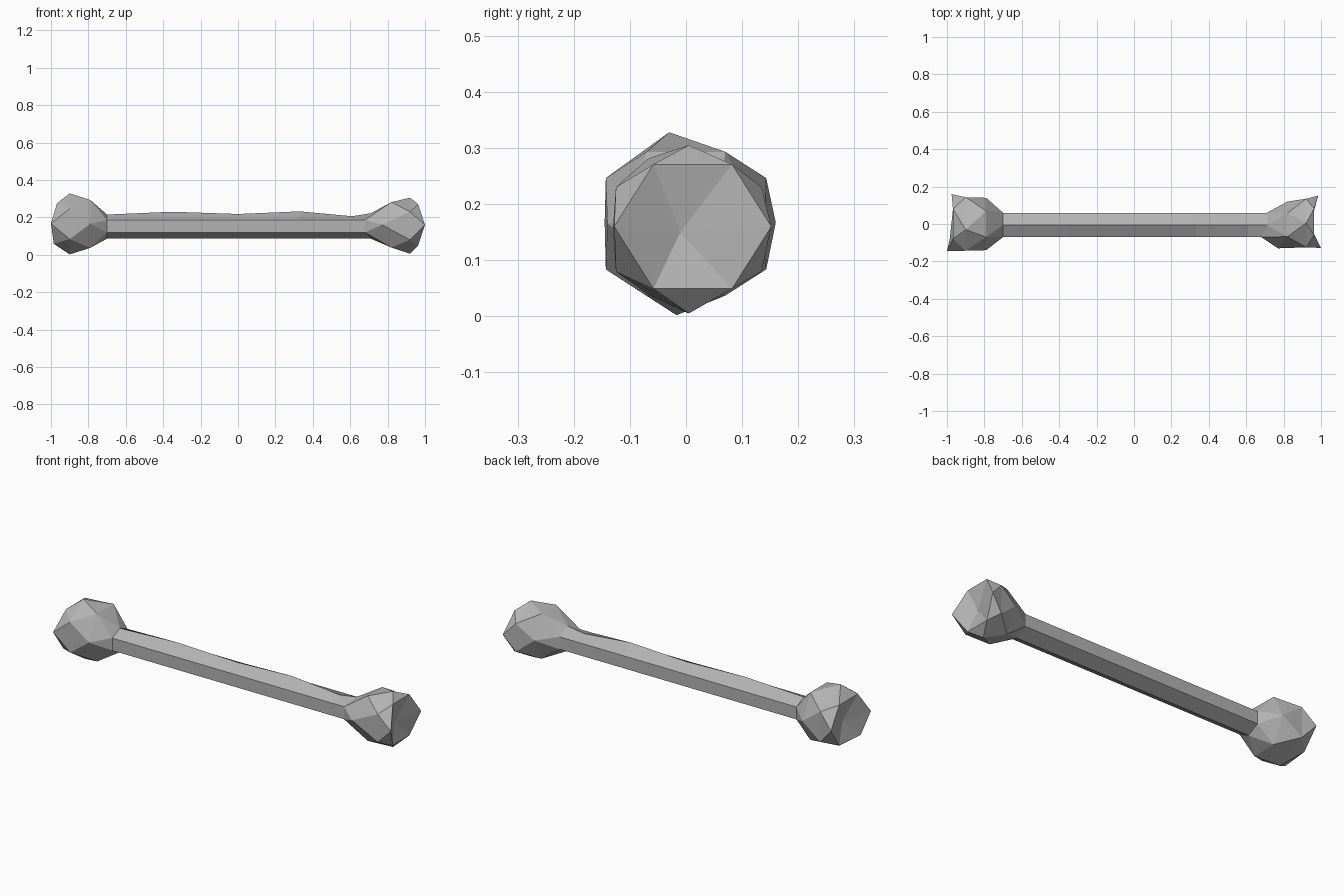
import bpy, bmesh
from math import sin, cos, radians

cube = bpy.data.objects.get("Cube")
if cube:
    bpy.data.objects.remove(cube, do_unlink=True)

SIDES = 6
bone_grey = bpy.data.materials.new("bone grey")
bone_grey.use_nodes = True
colour = (0.45, 0.45, 0.45, 1)
bone_grey.diffuse_color = colour
bone_grey.node_tree.nodes["Principled BSDF"].inputs["Base Color"].default_value = colour

bm = bmesh.new()


def ring(x, ry, rz, cy=0.0, cz=0.165, pointed=True):
    """Six-sided ring; pointed rings have a corner on top, others at the sides."""
    turn = 30 if pointed else 0
    angles = [radians(turn + 60 * i) for i in range(SIDES)]
    return [bm.verts.new((x, cy + ry * cos(a), cz + rz * sin(a))) for a in angles]


def shaft_ring(x, top):
    verts = ring(x, 0.075, 0.067, -0.005, 0.153)
    verts[1].co.z = top
    return verts


def join_straight(a, b):
    for i in range(SIDES):
        j = (i + 1) % SIDES
        bm.faces.new((a[i], a[j], b[j], b[i]))


def join_staggered(pointed, flat):
    """Zigzag band of triangles between a pointed and a flat-topped ring."""
    for i in range(SIDES):
        j = (i + 1) % SIDES
        bm.faces.new((pointed[i], flat[i], flat[j]))
        bm.faces.new((pointed[i], flat[j], pointed[j]))


def knob(neck, swell, widest, rim, pit):
    join_staggered(neck, swell)
    join_staggered(widest, swell)
    join_staggered(widest, rim)
    # saddle-shaped end with a groove between its two lobes
    centre = bm.verts.new(pit)
    for i in range(SIDES):
        bm.faces.new((rim[i], rim[(i + 1) % SIDES], centre))


# shaft with a gently wavy top ridge
shaft = [shaft_ring(x, top) for x, top in
         ((-0.70, 0.215), (-0.35, 0.23), (0, 0.218), (0.33, 0.232), (0.61, 0.206), (0.71, 0.222))]
for a, b in zip(shaft, shaft[1:]):
    join_straight(a, b)
for i in (2, 3):
    shaft[-1][i].co.x = 0.68

# right-hand knob: rounder
rim = ring(-0.968, 0.16, 0.125, cz=0.167, pointed=False)
rim[3].co.x = -1.0
rim[3].co.y = -0.145
rim[4].co.x = -0.985
rim[0].co.x = -0.975
widest = ring(-0.90, 0.165, 0.163)
widest[1].co.y = -0.03
widest[4].co.y = -0.017
knob(shaft[0], ring(-0.79, 0.14, 0.148, pointed=False), widest, rim, (-0.94, 0.01, 0.16))

# left-hand knob: longer taper
rim = ring(0.963, 0.14, 0.128, 0.012, 0.16, pointed=False)
rim[3].co.x = 1.0
rim[0].co.x = 0.985
widest = ring(0.92, 0.15, 0.15, 0.005, 0.155)
swell = ring(0.82, 0.125, 0.14, -0.005, 0.16, pointed=False)
swell[3].co.x = 0.77
knob(shaft[-1], swell, widest, rim, (0.94, -0.01, 0.15))

bmesh.ops.recalc_face_normals(bm, faces=bm.faces[:])
mesh = bpy.data.meshes.new("bone")
bm.to_mesh(mesh)
bm.free()
mesh.materials.append(bone_grey)
bone = bpy.data.objects.new("bone", mesh)
bpy.context.collection.objects.link(bone)
